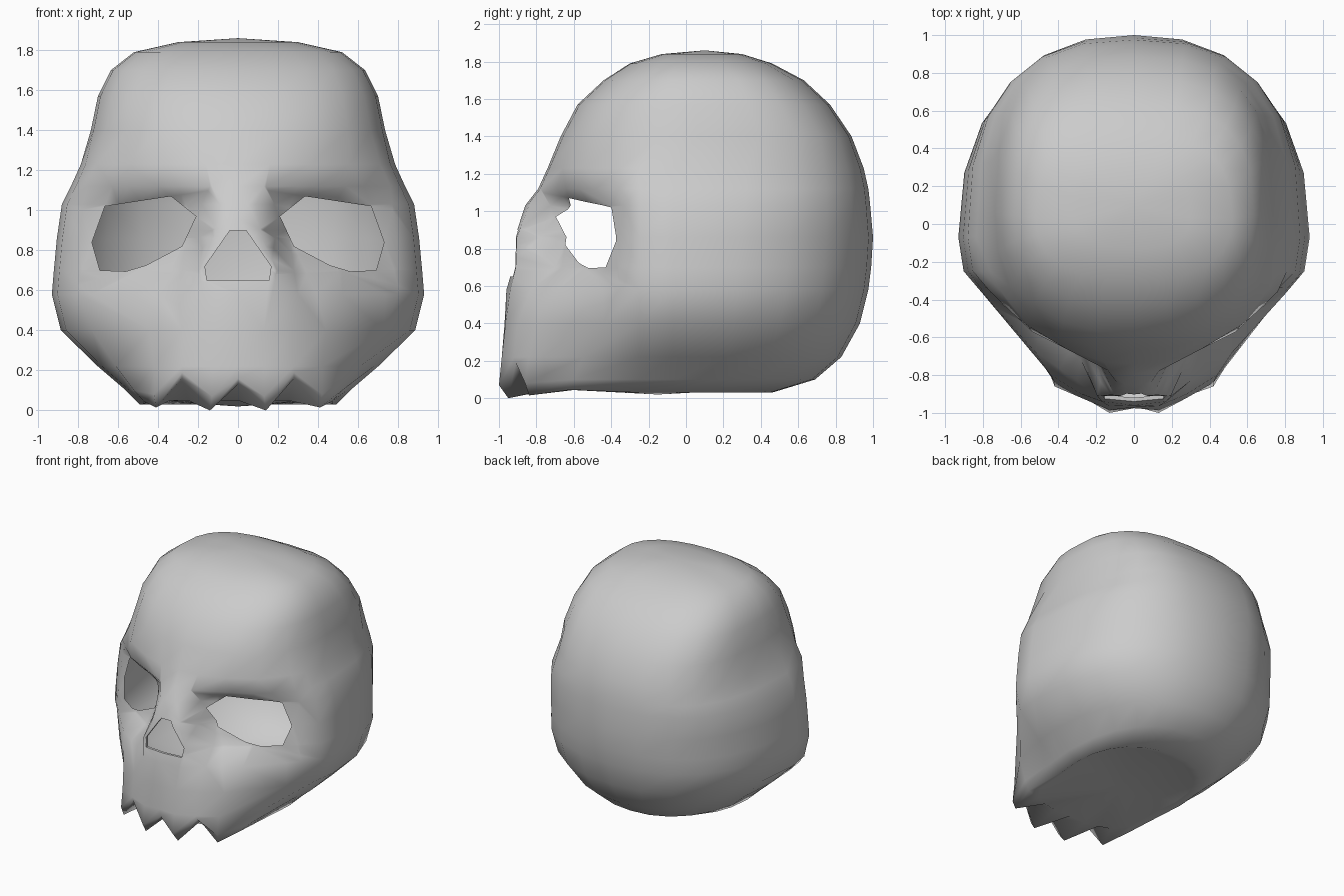
import bpy, bmesh, math
from mathutils import Vector

if "Cube" in bpy.data.objects:
    bpy.data.objects.remove(bpy.data.objects["Cube"])

bone = bpy.data.materials.new("bone_grey")
bone.diffuse_color = (0.6, 0.6, 0.6, 1)
bone.use_nodes = True
bone.node_tree.nodes["Principled BSDF"].inputs["Base Color"].default_value = bone.diffuse_color


def arc(w, ym, yend, degrees, n):
    """Points on a quarter superellipse from the side (w, ym) to (0, yend)."""
    pts = []
    for d in degrees:
        c, s = max(0, math.cos(math.radians(d))), math.sin(math.radians(d))
        pts.append((w * c ** (2 / n), ym + (yend - ym) * s ** (2 / n)))
    return pts


def fullness(z):
    """The back is rounder low down and boxier towards the crown."""
    return 2.3 + 0.5 * min(1, max(0, (z - 0.8) / 0.5))


BACK = (0, 16, 32, 47, 62, 77, 90)

# Face rows: z, half width, back y, then five front points (x, y) from the middle outwards
face = [
    (0.05, 0.45, 0.40, (0, -.72), (.14, -.72), (.25, -.70), (.34, -.67), (.42, -.55)),
    (0.03, 0.49, 0.46, (0, -.93), (.14, -.95), (.28, -.87), (.41, -.84), (.47, -.62)),
    (0.10, 0.56, 0.69, (0, -.965), (.13, -1.0), (.28, -.91), (.42, -.86), (.52, -.60)),
    (0.22, 0.70, 0.83, (0, -.975), (.13, -.985), (.28, -.92), (.42, -.84), (.61, -.55)),
    (0.40, 0.885, 0.93, (0, -.97), (.13, -.965), (.28, -.90), (.44, -.80), (.73, -.44)),
    (0.58, 0.93, 0.975, (0, -.96), (.17, -.94), (.30, -.83), (.52, -.68), (.80, -.37)),
    (0.70, 0.92, 0.99, (0, -.925), (.195, -.91), (.28, -.70), (.50, -.56), (.80, -.355)),
    (0.86, 0.905, 1.0, (0, -.915), (.12, -.905), (.26, -.64), (.50, -.50), (.79, -.335)),
    (1.03, 0.88, 0.985, (0, -.86), (.09, -.84), (.26, -.63), (.48, -.51), (.77, -.335)),
    (1.12, 0.835, 0.975, (0, -.79), (.13, -.78), (.30, -.69), (.54, -.57), (.76, -.36)),
    (1.23, 0.785, 0.95, (0, -.74), (.16, -.73), (.36, -.66), (.56, -.54), (.71, -.35)),
]
# Braincase rows: z, half width, front y, back y
cranium = [(1.40, .735, -.67, .885), (1.57, .70, -.58, .77), (1.70, .635, -.44, .63),
           (1.79, .52, -.30, .46), (1.84, .30, -.13, .30)]
# Heights of the tooth row and the row above it, from the middle outwards
teeth = (.13, 0, .16, .015, .045)
gums = (.16, .07, .19, .08, .10)

halves = []
for i, (z, w, yb, *front) in enumerate(face):
    heights = {1: teeth, 2: gums}.get(i, (z,) * 5)
    half = [(x, y, h) for (x, y), h in zip(front, heights)]
    half.append((w * 0.97, -0.25, z))
    half += [(x, y, z) for x, y in arc(w, -0.07, yb, BACK, fullness(z))]
    halves.append(half)
for z, w, yf, yb in cranium:
    ym = (yf + yb) / 2 - 0.05
    front = arc(w, ym, yf, (90, 78, 62, 45, 28, 12), 2.4)
    back = arc(w, ym, yb, BACK, fullness(z))
    halves.append([(x, y, z) for x, y in front + back])

# Loft the rings into one shell
bm = bmesh.new()
rings = []
for half in halves:
    ring = [bm.verts.new(p) for p in half]
    ring += [bm.verts.new((-x, y, z)) for x, y, z in reversed(half[1:-1])]
    rings.append(ring)
n = len(rings[0])
for a, b in zip(rings, rings[1:]):
    for j in range(n):
        k = (j + 1) % n
        bm.faces.new((a[j], a[k], b[k], b[j]))
for ring, tip in ((rings[0], (0, -.15, .02)), (rings[-1], (0, .1, 1.86))):
    v = bm.verts.new(tip)
    for j in range(n):
        bm.faces.new((ring[j], ring[(j + 1) % n], v))
bmesh.ops.recalc_face_normals(bm, faces=bm.faces)


def cut_hole(outline):
    """Cut a convex front-view outline through the front of the shell."""
    mid = sum((Vector(p) for p in outline), Vector((0, 0))) / len(outline)
    edges = []
    for p, q in zip(outline, outline[1:] + outline[:1]):
        p, q = Vector(p), Vector(q)
        d = q - p
        nrm = Vector((d.y, -d.x)).normalized()
        if nrm.dot(mid - p) > 0:
            nrm = -nrm
        edges.append((p, nrm))
    x0, x1 = min(p[0] for p in outline), max(p[0] for p in outline)
    z0, z1 = min(p[1] for p in outline), max(p[1] for p in outline)
    for p, nrm in edges:
        near = [f for f in bm.faces if f.calc_center_median().y < -0.15
                and max(v.co.x for v in f.verts) > x0 and min(v.co.x for v in f.verts) < x1
                and max(v.co.z for v in f.verts) > z0 and min(v.co.z for v in f.verts) < z1]
        geom = set(near)
        for f in near:
            geom.update(f.edges)
            geom.update(f.verts)
        bmesh.ops.bisect_plane(bm, geom=list(geom), dist=1e-5,
                               plane_co=(p.x, 0, p.y), plane_no=(nrm.x, 0, nrm.y))
    gone = set()
    for f in bm.faces:
        c = f.calc_center_median()
        if c.y < -0.15 and all((Vector((c.x, c.z)) - p).dot(nrm) < 0 for p, nrm in edges):
            gone.add(f)
    rim = {e for f in gone for e in f.edges if any(g not in gone for g in e.link_faces)}
    bmesh.ops.delete(bm, geom=list(gone), context='FACES')
    return list(rim)


# Eye sockets, mirrored
eye = [(.21, .97), (.28, .82), (.46, .725), (.56, .695), (.69, .70), (.73, .84), (.665, 1.02), (.335, 1.07)]
for s in (1, -1):
    cut_hole([(s * x, z) for x, z in eye])

# Nose opening with a short inward lip
rim = cut_hole([(-.04, .90), (.04, .90), (.165, .72), (.155, .65), (-.155, .65), (-.165, .72)])
lip = bmesh.ops.extrude_edge_only(bm, edges=rim)["geom"]
for v in lip:
    if isinstance(v, bmesh.types.BMVert):
        v.co.y += 0.02

me = bpy.data.meshes.new("skull")
bm.to_mesh(me)
bm.free()
me.materials.append(bone)
skull = bpy.data.objects.new("skull", me)
bpy.context.collection.objects.link(skull)
bpy.context.view_layer.objects.active = skull
skull.select_set(True)
bpy.ops.object.shade_smooth_by_angle(angle=math.radians(75))
